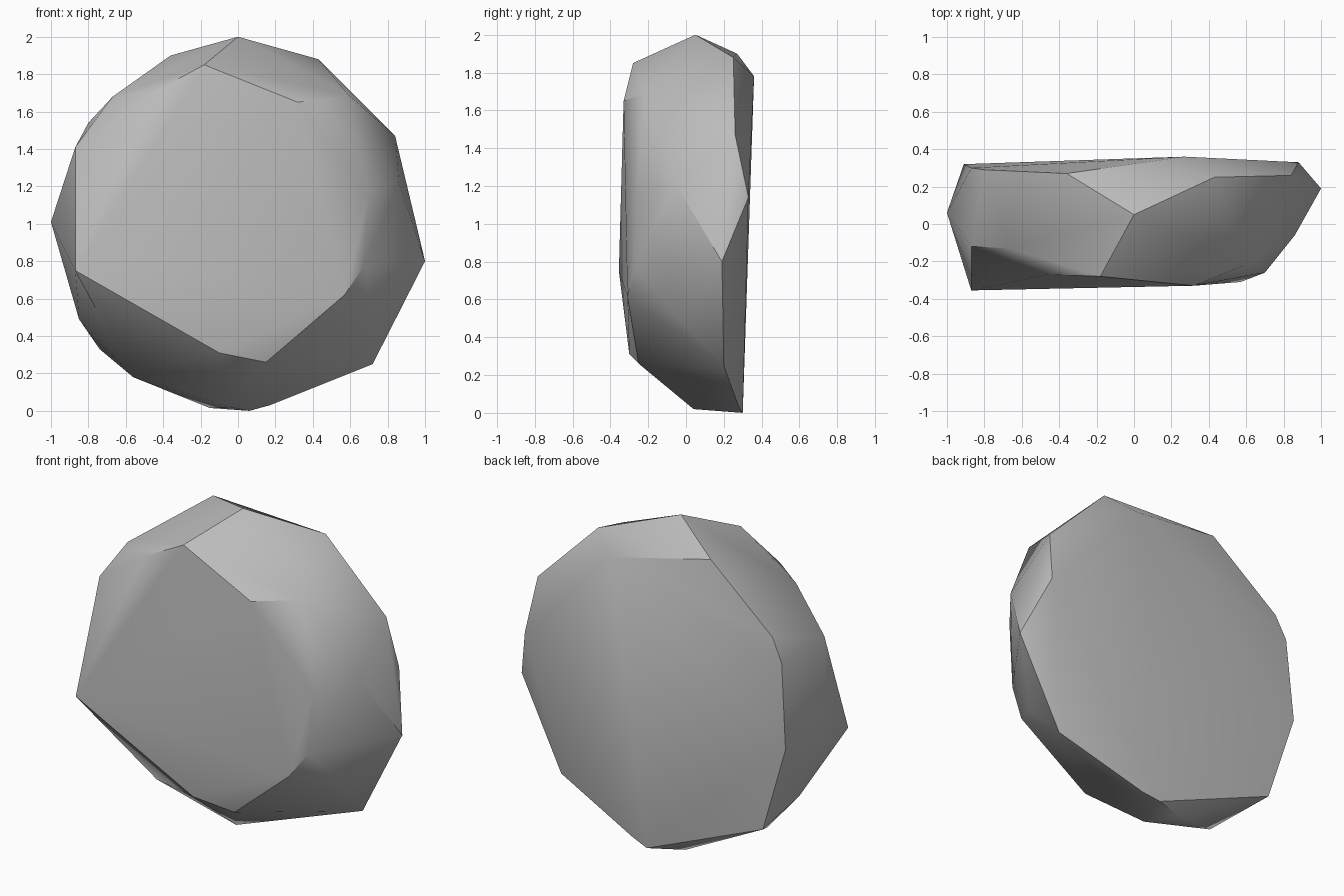
import bpy
import bmesh
import math

default_cube = bpy.data.objects.get("Cube")
if default_cube:
    bpy.data.objects.remove(default_cube, do_unlink=True)


def make_material(name, colour):
    material = bpy.data.materials.new(name)
    material.use_nodes = True
    material.diffuse_color = colour
    shader = material.node_tree.nodes["Principled BSDF"]
    shader.inputs["Base Color"].default_value = colour
    shader.inputs["Roughness"].default_value = 0.9
    return material


def hull_object(name, outlines, material, crease_angle):
    """Wrap a convex faceted skin around a set of outlines."""
    mesh = bpy.data.meshes.new(name)
    bm = bmesh.new()
    for outline in outlines:
        for corner in outline:
            bm.verts.new(corner)
    result = bmesh.ops.convex_hull(bm, input=bm.verts[:])
    # Remove corners that ended up inside the skin
    spare = set(result["geom_interior"]) | set(result["geom_unused"])
    spare_verts = [item for item in spare if isinstance(item, bmesh.types.BMVert)]
    bmesh.ops.delete(bm, geom=spare_verts, context="VERTS")
    bmesh.ops.recalc_face_normals(bm, faces=bm.faces[:])
    bm.to_mesh(mesh)
    bm.free()

    stone = bpy.data.objects.new(name, mesh)
    bpy.context.collection.objects.link(stone)
    mesh.materials.append(material)
    bpy.ops.object.select_all(action="DESELECT")
    stone.select_set(True)
    bpy.context.view_layer.objects.active = stone
    bpy.ops.object.shade_smooth_by_angle(angle=math.radians(crease_angle))
    return stone


# Rim of the broad front facet
front_rim = [
    (-.87, -.355, .75), (-.1, -.3, .31), (.15, -.25, .26), (.57, -.31, .62),
    (.67, -.27, .77), (.7, -.26, 1.16), (.59, -.22, 1.69), (.32, -.33, 1.65),
    (-.18, -.28, 1.85), (-.46, -.27, 1.7), (-.67, -.13, 1.68), (-.87, -.12, 1.41),
]

# Widest outline around the edge of the stone
girdle = [
    (0, .05, 2), (.86, -.06, 1.22), (1, .19, .8), (.75, -.02, .48),
    (.72, .2, .25), (-.04, .04, .02), (-.15, .22, .015), (-.56, 0, .18),
    (-.85, .1, .49), (-1, .06, 1.01),
]

# Rim of the broad back facet
back_rim = [
    (.43, .25, 1.88), (.84, .26, 1.47), (.88, .33, 1.14), (.17, .28, .03),
    (.06, .3, 0), (-.74, .3, .33), (-.91, .32, .88), (-.87, .3, 1.4),
    (-.8, .29, 1.54), (-.36, .27, 1.9), (.27, .36, 1.78),
]

stone_grey = make_material("stone grey", (.5, .5, .5, 1))
hull_object("rock", [front_rim, girdle, back_rim], stone_grey, 30)
